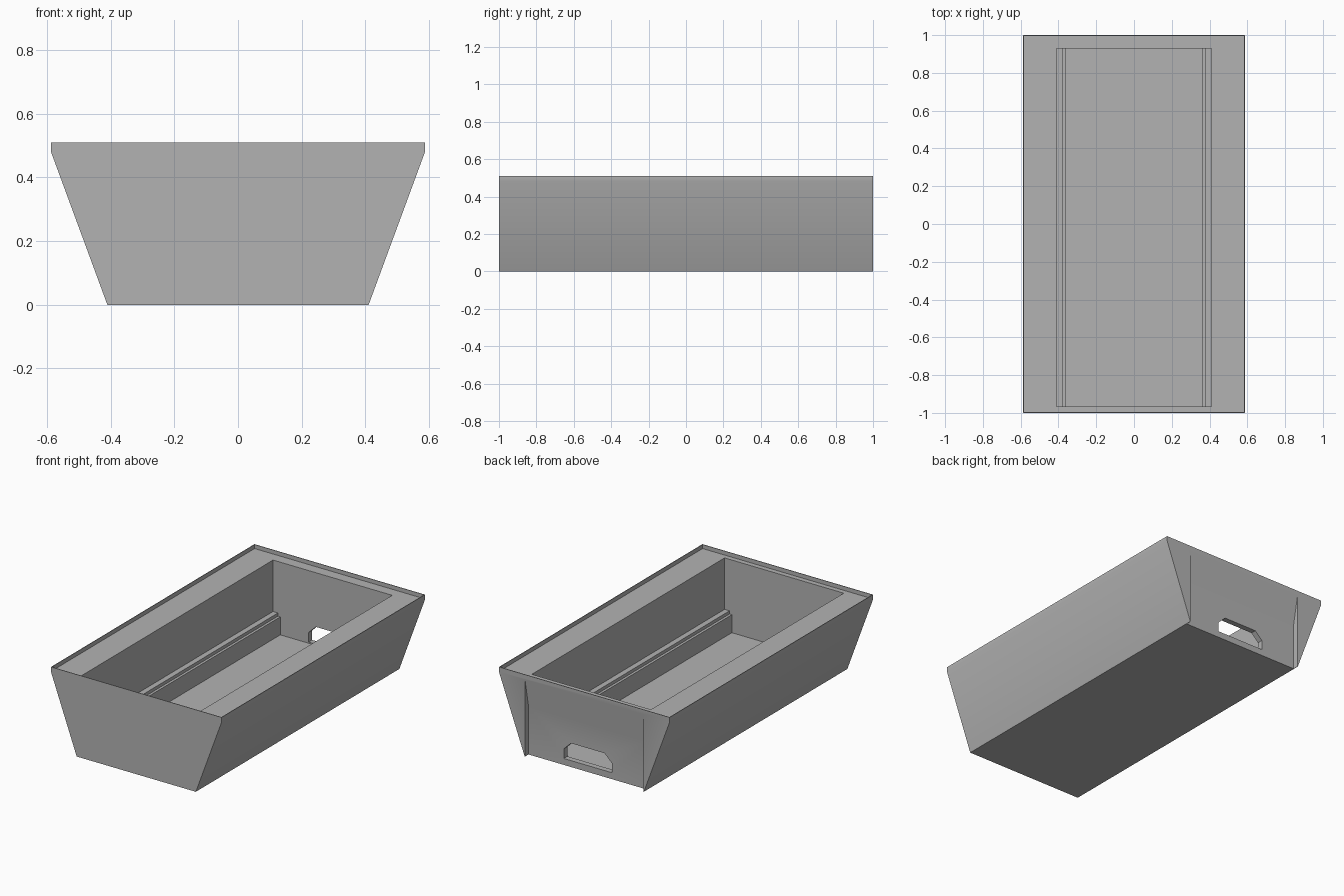
import bpy
import bmesh
import math

default = bpy.data.objects.get("Cube")
if default:
    bpy.data.objects.remove(default, do_unlink=True)

grey = bpy.data.materials.new("plain_grey")
grey.use_nodes = True
colour = (0.45, 0.45, 0.45, 1)
grey.diffuse_color = colour
grey.node_tree.nodes["Principled BSDF"].inputs["Base Color"].default_value = colour


def prism(name, profile, axis, start, end):
    """Extrude a (horizontal, z) profile along the x or y axis."""
    bm = bmesh.new()
    place = (lambda u, v, d: (d, u, v)) if axis == "x" else (lambda u, v, d: (u, d, v))
    rings = [[bm.verts.new(place(u, v, d)) for u, v in profile] for d in (start, end)]
    for ring in rings:
        bm.faces.new(ring)
    count = len(profile)
    for i in range(count):
        j = (i + 1) % count
        bm.faces.new((rings[0][i], rings[0][j], rings[1][j], rings[1][i]))
    bmesh.ops.recalc_face_normals(bm, faces=bm.faces)
    mesh = bpy.data.meshes.new(name)
    bm.to_mesh(mesh)
    bm.free()
    mesh.materials.append(grey)
    obj = bpy.data.objects.new(name, mesh)
    bpy.context.collection.objects.link(obj)
    return obj


def mirrored(half):
    """Close a right-hand half profile with its mirror image."""
    return half + [(-u, v) for u, v in reversed(half)]


def carve(target, cutter):
    cutter.hide_render = True
    mod = target.modifiers.new(cutter.name, "BOOLEAN")
    mod.operation = "DIFFERENCE"
    mod.solver = "EXACT"
    mod.object = cutter
    bpy.context.view_layer.objects.active = target
    bpy.ops.object.modifier_apply(modifier=mod.name)
    bpy.data.objects.remove(cutter, do_unlink=True)


# Flared tray body with a short upright rim
half_base, half_top, height = 0.41, 0.587, 0.51
tray = prism("tray_body", mirrored([(half_base, 0), (half_top, 0.48), (half_top, height)]),
             "y", -1, 1)

# Shallow recess that leaves a thin lip round the top
lip = 0.004
carve(tray, prism("lip_recess", mirrored([(half_top - lip, 0.485), (half_top - lip, 0.7)]),
                  "y", -1 + lip, 1 - lip))

# Main well, with a stepped rail along each long wall
well = [(0.36, 0.033), (0.36, 0.145), (0.376, 0.145), (0.376, 0.165),
        (0.41, 0.165), (0.41, 0.7)]
carve(tray, prism("well", mirrored(well), "y", -0.965, 0.93))

# Set-back rear panel that slopes out to the rim, between two fins
rear = [(0.965, -0.1), (0.965, 0.3), (1, 0.48), (1.1, 0.48), (1.1, -0.1)]
carve(tray, prism("rear_recess", rear, "x", -0.408, 0.408))

# Rear slot with clipped upper corners
slot = [(0.165, 0.04), (0.165, 0.1), (0.115, 0.148)]
carve(tray, prism("rear_slot", mirrored(slot), "y", 0.9, 1.1))

# Soft shading over the gentle bends only
bpy.ops.object.select_all(action="DESELECT")
tray.select_set(True)
bpy.context.view_layer.objects.active = tray
bpy.ops.object.shade_smooth_by_angle(angle=math.radians(30))
